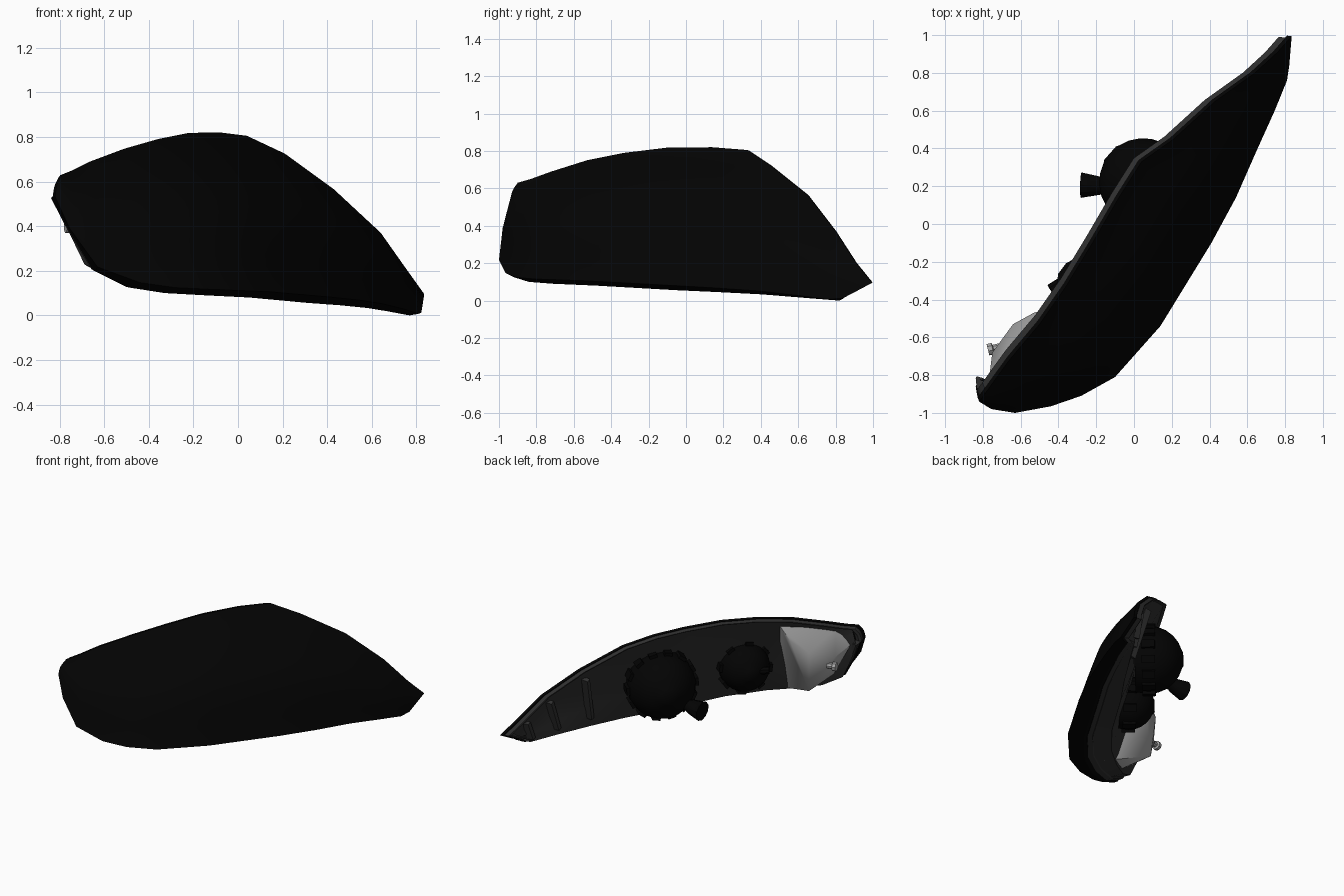
import bpy, bmesh, math
from mathutils import Vector as V

if "Cube" in bpy.data.objects:
    bpy.data.objects.remove(bpy.data.objects["Cube"])

BACK = V((-.8, .6, 0))
MID = V((0, 0, .4))

def material(name, v):
    m = bpy.data.materials.new(name)
    m.diffuse_color = (v, v, v, 1)
    m.use_nodes = True
    m.node_tree.nodes["Principled BSDF"].inputs["Base Color"].default_value = m.diffuse_color
    return m

BLACK, DARK, GREY = material("black", .001), material("dark_grey", .03), material("light_grey", .4)

def finish(name, bm, mat, angle=35):
    bmesh.ops.remove_doubles(bm, verts=bm.verts, dist=1e-4)
    bmesh.ops.recalc_face_normals(bm, faces=bm.faces)
    me = bpy.data.meshes.new(name)
    bm.to_mesh(me)
    bm.free()
    ob = bpy.data.objects.new(name, me)
    bpy.context.collection.objects.link(ob)
    me.materials.append(mat)
    bpy.ops.object.select_all(action='DESELECT')
    ob.select_set(True)
    bpy.context.view_layer.objects.active = ob
    bpy.ops.object.shade_smooth_by_angle(angle=math.radians(angle))
    return ob

def loft(name, rows, mat, closed=False, angle=35):
    bm = bmesh.new()
    g = [[bm.verts.new(p) for p in r] for r in rows]
    for a, b in zip(g, g[1:]):
        n = len(a)
        for i in range(n if closed else n - 1):
            j = (i + 1) % n
            bm.faces.new((a[i], a[j], b[j], b[i]))
    return finish(name, bm, mat, angle)

def spline(pts, steps):
    p = [pts[0] * 2 - pts[1]] + pts + [pts[-1] * 2 - pts[-2]]
    out = []
    for k in range(1, len(p) - 2):
        a, b, c, d = p[k - 1:k + 3]
        for s in range(steps):
            t = s / steps
            out.append(.5 * (2 * b + (c - a) * t + (2 * a - 5 * b + 4 * c - d) * t * t
                             + (3 * b - a - 3 * c + d) * t ** 3))
    return out + [pts[-1]]

def revolve(name, origin, axis, profile, n, mat):
    q = V((0, 0, 1)).rotation_difference(V(axis).normalized())
    rows = [[V(origin) + q @ V((r * math.cos(2 * math.pi * i / n), r * math.sin(2 * math.pi * i / n), h))
             for i in range(n)] for r, h in profile]
    return loft(name, rows, mat, True)

# stations along the lamp: lower edge xyz, front lip xy, upper edge xyz
S = [(-.835, -.88, .53, -.82, -.94, -.79, -.90, .63),
     (-.75, -.94, .38, -.755, -.98, -.74, -.83, .65),
     (-.64, -.97, .20, -.63, -1.0, -.66, -.72, .69),
     (-.49, -.92, .125, -.44, -.965, -.50, -.53, .75),
     (-.33, -.84, .10, -.28, -.91, -.36, -.33, .79),
     (-.15, -.71, .09, -.10, -.81, -.22, -.10, .818),
     (.05, -.48, .08, .14, -.54, -.08, .14, .82),
     (.31, -.06, .056, .41, -.10, .04, .33, .805),
     (.46, .18, .045, .54, .14, .21, .45, .725),
     (.58, .41, .033, .65, .39, .43, .65, .565),
     (.69, .63, .015, .745, .60, .64, .80, .37),
     (.77, .82, 0, .81, .76, .76, .91, .20),
     (.82, .84, .01, .822, .84, .835, .995, .095)]
cols, low, top = [], [], []
for k, s in enumerate(S):
    b, t = V(s[:3]), V(s[5:])
    f = V((s[3], s[4], b.z + .035 * (t.z - b.z)))
    g = f.lerp(t, .55 if k == len(S) - 1 else .3)
    g.z = b.z + .56 * (t.z - b.z)
    cols.append([b] + spline([f, g, t], 7))
    low.append(b)
    top.append(t)

# outer lens
loft("lens", cols, BLACK, angle=40)

# stepped rim around the back of the lens
edge = low + cols[-1][1:-1] + top[::-1] + cols[0][-2:0:-1]

def ring(back, scale):
    ps = [MID + (p - MID) * scale + BACK * back for p in edge]
    return [V((max(p.x, -.838), min(p.y, 1), p.z)) for p in ps]

loft("rim_outer", [edge, ring(.02, .99), ring(.02, .98)], BLACK, True, 20)
loft("rim_inner", [ring(.02, .98), ring(.05, .965), ring(.05, .95), ring(.02, .94)], DARK, True, 20)

# back housing, swelling backwards at the lower middle
rows = []
for i, (b, t) in enumerate(zip(low, top)):
    w = math.sin(math.pi * i / (len(S) - 1))
    b2 = MID + (b - MID) * .955 + BACK * .03
    t2 = MID + (t - MID) * .955 + BACK * .03
    rows.append([b2, b2.lerp(t2, .04) + BACK * .13 * w, b2.lerp(t2, .35) + BACK * .08 * w,
                 b2.lerp(t2, .7), t2])
loft("housing", rows, DARK, angle=20)

# ribs near the narrow tip
for k in range(3):
    r = rows[9 + k]
    bm = bmesh.new()
    bmesh.ops.create_cube(bm, size=1)
    c, d = r[1].lerp(r[4], .5), r[4] - r[1]
    q = V((0, 0, 1)).rotation_difference(d.normalized())
    for v in bm.verts:
        v.co = c + q @ V((v.co.x * .05, v.co.y * .03, v.co.z * d.length * .7))
    finish("tip_rib", bm, DARK)

# reflector bowls with finned collars
def bowl(name, c, r, axis, fins):
    prof = [(r * math.cos(a), r * math.sin(a)) for a in [math.radians(x) for x in range(0, 76, 15)]]
    revolve(name, c, axis, [(r * .95, -.4 * r)] + prof + [(.2 * r, 1.0 * r), (0, 1.0 * r)], 20, BLACK)
    q = V((0, 0, 1)).rotation_difference(V(axis).normalized())
    for i in range(fins):
        a = math.tau * i / fins
        bm = bmesh.new()
        bmesh.ops.create_cube(bm, size=1)
        for v in bm.verts:
            p = V((r + v.co.x * .03, v.co.y * .055, v.co.z * .09))
            v.co = V(c) + q @ V((p.x * math.cos(a) - p.y * math.sin(a),
                                 p.x * math.sin(a) + p.y * math.cos(a), p.z))
        finish(name + "_fin", bm, BLACK)

bowl("main_bowl", (.05, .22, .39), .235, (-.75, .66, 0), 14)
bowl("second_bowl", (-.24, -.34, .39), .175, (-.8, .6, 0), 8)

# bulb sockets
revolve("bulb_socket", (-.08, .2, .29), (-1, .03, -.1),
        [(.04, 0), (.04, .08), (.05, .1), (.07, .2), (0, .2)], 10, BLACK)
revolve("second_socket", (-.36, -.29, .4), (-.8, -.5, .1), [(.025, 0), (.025, .1), (0, .1)], 8, BLACK)

# light grey indicator chamber
bm = bmesh.new()
for p in [(-.46, -.45, .70), (-.70, -.76, .63), (-.53, -.47, .60), (-.64, -.53, .52), (-.75, -.68, .46),
          (-.62, -.56, .22), (-.70, -.74, .30), (-.30, -.68, .12), (-.48, -.85, .15), (-.77, -.84, .50)]:
    bm.verts.new(p)
bmesh.ops.convex_hull(bm, input=bm.verts)
finish("indicator_chamber", bm, GREY, 40)
revolve("indicator_socket", (-.71, -.65, .40), (-1, -.25, 0),
        [(.02, 0), (.02, .035), (.032, .04), (.032, .065), (0, .065)], 8, GREY)
